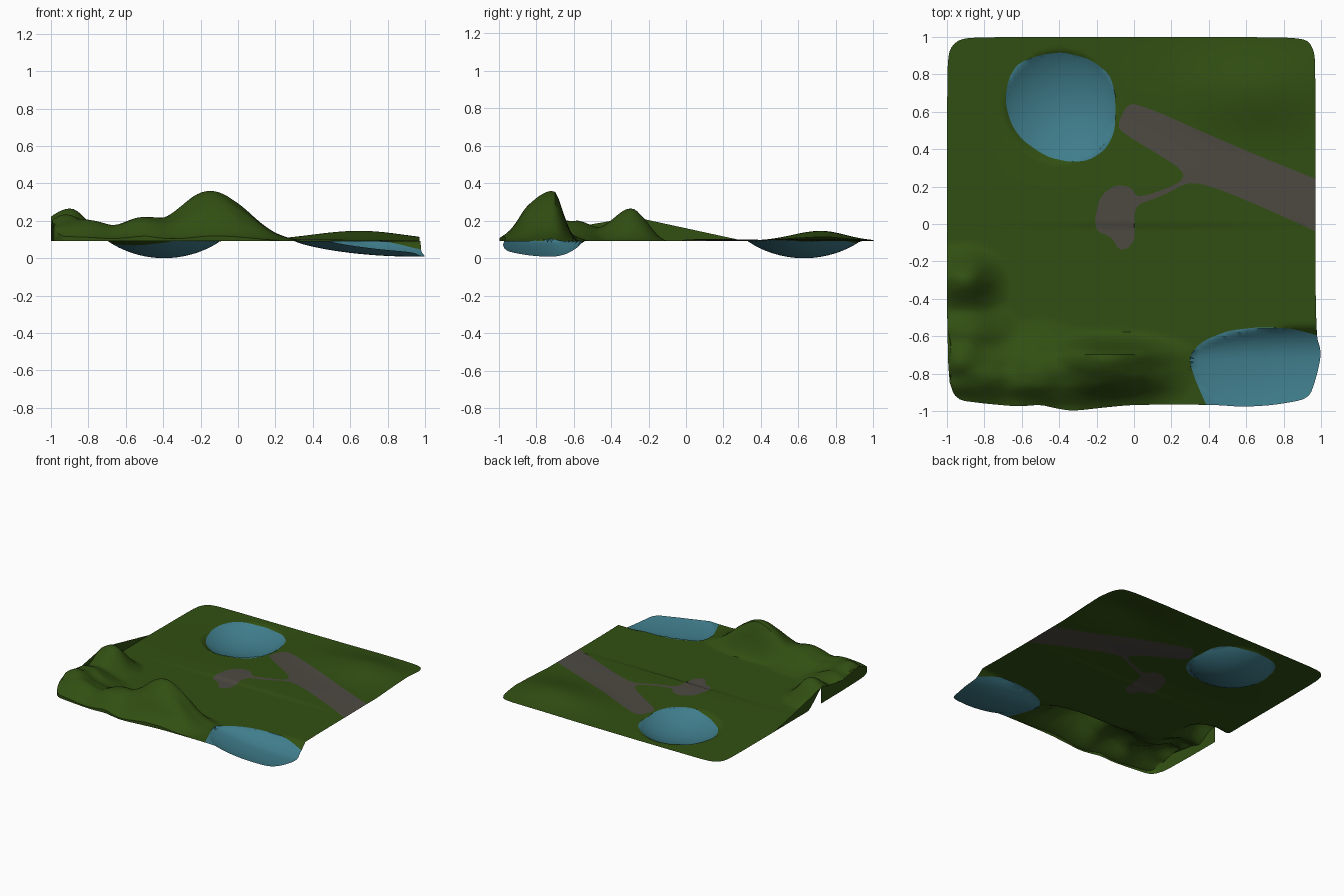
import bpy, bmesh, math
from mathutils import Vector, noise, geometry

if "Cube" in bpy.data.objects:
    bpy.data.objects.remove(bpy.data.objects["Cube"])

BASE = 0.092


def material(name, color):
    m = bpy.data.materials.new(name)
    m.diffuse_color = (*color, 1)
    m.use_nodes = True
    m.node_tree.nodes["Principled BSDF"].inputs["Base Color"].default_value = m.diffuse_color
    return m


GRASS = material("grass green", (0.031, 0.078, 0.006))
ROAD = material("road grey", (0.075, 0.068, 0.055))
WATER = material("water blue", (0.05, 0.205, 0.26))


def rounded(pts, passes=2):
    """Corner-cutting smoothing of a closed outline."""
    for _ in range(passes):
        out = []
        for i, p in enumerate(pts):
            q = pts[(i + 1) % len(pts)]
            out += [(p[0] * .8 + q[0] * .2, p[1] * .8 + q[1] * .2),
                    (p[0] * .2 + q[0] * .8, p[1] * .2 + q[1] * .8)]
        pts = out
    return pts


def inside(x, y, poly):
    hit = False
    for i, (ax, ay) in enumerate(poly):
        bx, by = poly[i - 1]
        if (ay > y) != (by > y) and x < (bx - ax) * (y - ay) / (by - ay) + ax:
            hit = not hit
    return hit


# Outlines of the ground, road and the two ponds, seen from above
ground = rounded([(-1, .83), (-.985, .94), (-.93, .99), (-.8, 1), (.8, 1), (.93, .985),
                  (.965, .92), (.97, .8), (.97, -.58), (1.003, -.69), (.975, -.82),
                  (.935, -.935), (.75, -.968), (.58, -.978), (.42, -.966), (0, -.966),
                  (-.15, -.98), (-.33, -1), (-.42, -.985), (-.5, -.966), (-.62, -.976),
                  (-.8, -.96), (-.955, -.94), (-1, -.8)])
road = rounded([(-.08, .5), (-.08, .55), (-.04, .63), (0, .645), (.15, .59), (.35, .5),
                (.65, .37), (1.1, .19), (1.1, -.1), (.8, .04), (.5, .17), (.36, .215),
                (.28, .22), (.15, .15), (.02, .105), (0, .05), (.005, -.08), (-.03, -.13),
                (-.08, -.14), (-.12, -.07), (-.2, -.04), (-.21, .03), (-.18, .15),
                (-.1, .21), (-.02, .2), (.02, .14), (.15, .18), (.24, .22), (.27, .26),
                (.23, .31), (.1, .39)])
back_pond = rounded([(-.69, .66), (-.67, .78), (-.62, .86), (-.5, .905), (-.38, .92),
                     (-.23, .88), (-.13, .8), (-.1, .7), (-.1, .5), (-.15, .4),
                     (-.24, .34), (-.34, .33), (-.47, .36), (-.6, .45), (-.66, .54)])
front_pond = rounded([(.3, -.75), (.33, -.84), (.41, -1.02), (1.1, -1.02), (1.1, -.63),
                      (.96, -.59), (.85, -.56), (.68, -.55), (.5, -.57), (.36, -.63),
                      (.3, -.7)])

# Hills: x, y, spread left, right, front, back, height
HILLS = [(-.15, -.71, .19, .2, .16, .055, .27), (-.5, -.8, .15, .16, .13, .13, .135),
         (-.9, -.3, .14, .1, .12, .085, .18), (-.9, -.58, .15, .14, .12, .09, .12),
         (-.82, -.8, .2, .15, .12, .12, .12), (-.93, -.72, .1, .1, .1, .1, .13),
         (.65, .72, .26, .24, .15, .13, .054), (.1, .15, .5, .5, .25, .25, .01)]


def hill(x, y):
    total = 0
    for hx, hy, l, r, f, b, h in HILLS:
        u = (x - hx) / (l if x < hx else r)
        v = (y - hy) / (f if y < hy else b)
        total += (h * math.exp(-(u * u + v * v) / 2)) ** 3
    h = total ** (1 / 3)
    # rugged ridges on the high ground only
    if y < 0:
        n = noise.fractal(Vector((x * 3, y * 8, 1.7)), 1.0, 2.0, 3)
        h *= 1 + .22 * n * min(1, h / .06) * max(0, 1 - h / .28)
        h = max(0, h - .012) * 1.04
        # ground falls toward the front edge
        t = min(1, max(0, (y + 1) / .14))
        h *= .4 + .6 * t * t * (3 - 2 * t)
    return h


def height(x, y):
    a = ((x + .395) / .3) ** 2 + ((y - .63) / .3) ** 2
    if a < 1:
        return BASE - .092 * (1 - a) ** .9
    u = (x - .95) / .65
    v = (y + .72) / (.17 if y > -.72 else .36)
    b = u * u + v * v
    if b < 1 and x > .3:
        return BASE - .084 * (1 - b) ** .8
    return BASE + hill(x, y)


# Triangulate a grid with every outline kept as a crisp edge
STEP = .02
pts, edges = [], []
for outline in (ground, road, back_pond, front_pond):
    s, n = len(pts), len(outline)
    pts += [Vector(p) for p in outline]
    edges += [(s + i, s + (i + 1) % n) for i in range(n)]
for i in range(-50, 51):
    for j in range(-50, 51):
        p = (i * STEP + .0013, j * STEP + .0017)
        if inside(*p, ground):
            pts.append(Vector(p))
cdt = geometry.delaunay_2d_cdt(pts, edges, [], 0, 1e-5)
verts2d, tris = cdt[0], cdt[2]

# Sort the triangles into parts
parts = {"grass_terrain": [], "road": [], "back_pond": [], "front_pond": []}
for t in tris:
    cx = sum(verts2d[i].x for i in t) / 3
    cy = sum(verts2d[i].y for i in t) / 3
    if not inside(cx, cy, ground):
        continue
    if inside(cx, cy, back_pond):
        key = "back_pond"
    elif inside(cx, cy, front_pond):
        key = "front_pond"
    elif inside(cx, cy, road):
        key = "road"
    else:
        key = "grass_terrain"
    parts[key].append(t)


def build(name, faces, mat):
    bm = bmesh.new()
    made = {}
    for t in faces:
        for i in t:
            if i not in made:
                x, y = verts2d[i]
                made[i] = bm.verts.new((x, y, height(x, y)))
        f = bm.faces.new([made[i] for i in t])
        f.normal_update()
        if f.normal.z < 0:
            f.normal_flip()
    if name == "grass_terrain":
        # steep outer side below the hills
        rim = [e for e in bm.edges if e.is_boundary
               and all(v.co.x < -.93 or v.co.y < -.9 for v in e.verts)
               and all(v.co.x < .3 and v.co.y < .1 for v in e.verts)
               and max(v.co.z for v in e.verts) > BASE + .004]
        new = bmesh.ops.extrude_edge_only(bm, edges=rim)["geom"]
        for v in new:
            if isinstance(v, bmesh.types.BMVert):
                v.co.z = BASE
    me = bpy.data.meshes.new(name)
    bm.to_mesh(me)
    bm.free()
    me.materials.append(mat)
    ob = bpy.data.objects.new(name, me)
    bpy.context.collection.objects.link(ob)
    bpy.context.view_layer.objects.active = ob
    ob.select_set(True)
    bpy.ops.object.shade_smooth_by_angle(angle=math.radians(35))
    ob.select_set(False)


for part, mat in (("grass_terrain", GRASS), ("road", ROAD),
                  ("back_pond", WATER), ("front_pond", WATER)):
    build(part, parts[part], mat)
